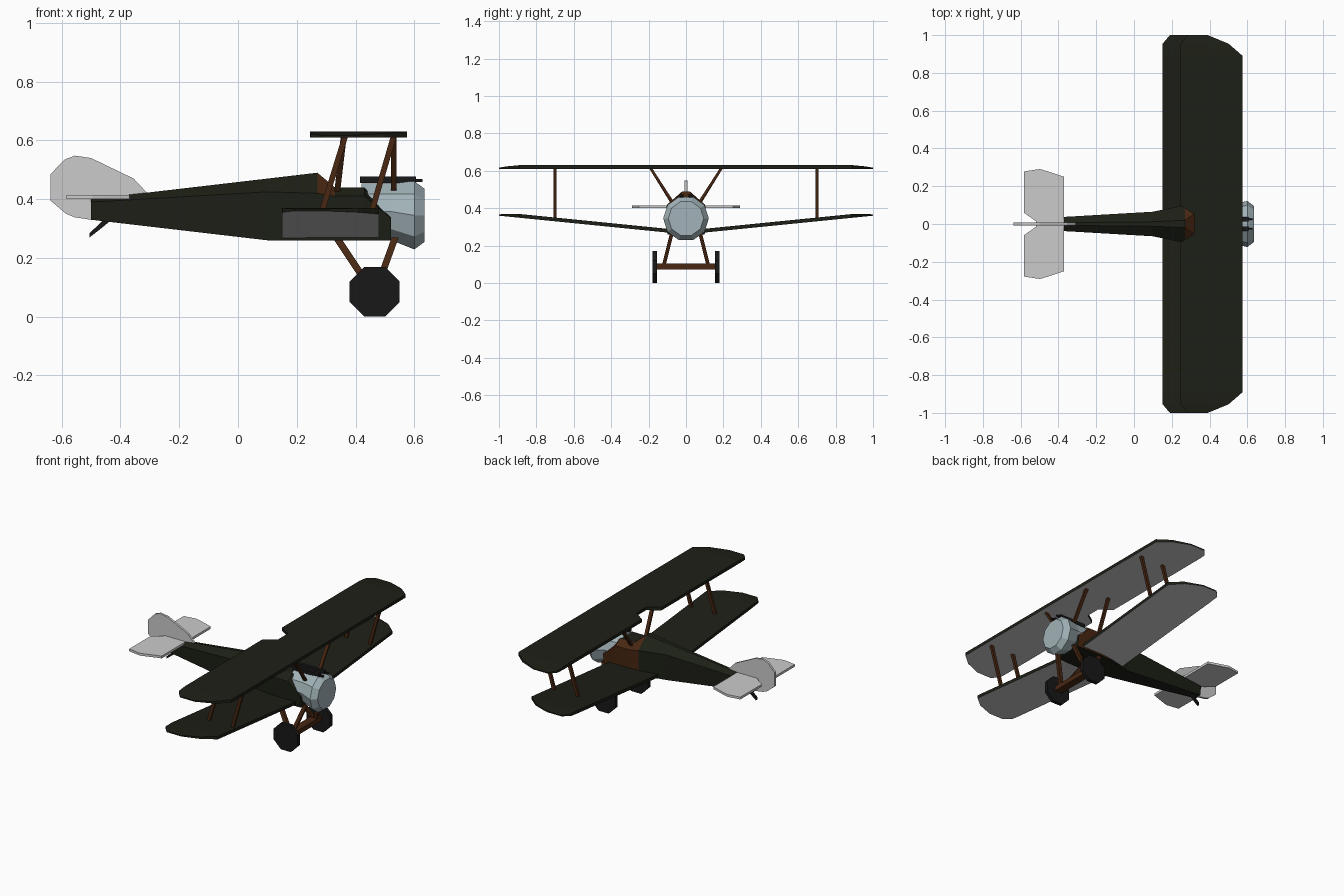
import bpy, bmesh, math

if "Cube" in bpy.data.objects:
    bpy.data.objects.remove(bpy.data.objects["Cube"])


def material(name, rgb):
    m = bpy.data.materials.new(name)
    m.diffuse_color = (*rgb, 1)
    m.use_nodes = True
    m.node_tree.nodes["Principled BSDF"].inputs["Base Color"].default_value = m.diffuse_color
    return m


DARK = material("dark_green", (0.012, 0.014, 0.008))
BROWN = material("brown_wood", (0.065, 0.02, 0.006))
METAL = material("blue_metal", (0.36, 0.45, 0.48))
BLACK = material("black", (0.009, 0.009, 0.010))
GREY = material("grey", (0.8, 0.8, 0.8))


def loft(name, rings, mats=(), pick=None):
    """Skin a row of equal rings, cap both ends; pick(face) gives a material slot."""
    bm = bmesh.new()
    vs = [[bm.verts.new(p) for p in r] for r in rings]
    n = len(rings[0])
    for a, b in zip(vs, vs[1:]):
        for i in range(n):
            j = (i + 1) % n
            bm.faces.new((a[i], a[j], b[j], b[i]))
    bm.faces.new(vs[0])
    bm.faces.new(vs[-1])
    bmesh.ops.recalc_face_normals(bm, faces=bm.faces)
    if pick:
        for f in bm.faces:
            f.material_index = pick(f)
    me = bpy.data.meshes.new(name)
    bm.to_mesh(me)
    bm.free()
    for m in mats:
        me.materials.append(m)
    ob = bpy.data.objects.new(name, me)
    bpy.context.collection.objects.link(ob)
    return ob


def strut(name, a, b, hx=0.01, hy=0.008, mat=BROWN):
    loft(name, [[(p[0] + sx * hx, p[1] + sy * hy, p[2])
                 for sx, sy in ((-1, -1), (1, -1), (1, 1), (-1, 1))] for p in (a, b)], [mat])


def bar_x(name, x0, x1, y, z, h, mat):
    loft(name, [[(x, y + sy * h, z + sz * h)
                 for sy, sz in ((-1, -1), (1, -1), (1, 1), (-1, 1))] for x in (x0, x1)], [mat])


def wing(name, stations, bottom, dx=0, mats=(), pick=None):
    """Stations on one half: y, trailing x, leading x, thickness; mirrored across y."""
    full = [(-y, t, l, h) for y, t, l, h in reversed(stations)] + stations
    rings = []
    for y, t, l, h in full:
        z = bottom(abs(y))
        rings.append([(t + dx, y, z), (l + dx, y, z), (l + dx, y, z + h), (t + dx, y, z + h)])
    loft(name, rings, mats, pick)


# Fuselage: x, half width low, z low, half width side, z side, half width top, z top
sections = [
    (-0.50, 0.025, 0.33, 0.030, 0.39, 0.006, 0.40),
    (0.10, 0.060, 0.26, 0.065, 0.425, 0.012, 0.47),
    (0.27, 0.095, 0.26, 0.100, 0.42, 0.020, 0.49),
    (0.33, 0.100, 0.26, 0.105, 0.41, 0.060, 0.44),
    (0.43, 0.100, 0.26, 0.105, 0.41, 0.060, 0.44),
    (0.52, 0.095, 0.26, 0.105, 0.335, 0.060, 0.345),
]


def fuselage_slot(f):
    c = f.calc_center_median()
    cockpit = 0.27 < c.x < 0.33 and c.z > 0.42
    side_panel = c.x > 0.27 and c.y > 0.05
    return 1 if cockpit or side_panel else 0


loft("fuselage", [[(x, -wb, zb), (x, wb, zb), (x, ws, zs), (x, wt, zt), (x, -wt, zt), (x, -ws, zs)]
                  for x, wb, zb, ws, zs, wt, zt in sections], [DARK, BROWN], fuselage_slot)

# Engine cowling, ten sided
loft("engine_cowling", [[(x, r * math.cos(i * math.pi / 5), z + r * math.sin(i * math.pi / 5))
                         for i in range(10)]
                        for x, z, r in ((0.42, 0.36, 0.098), (0.52, 0.358, 0.102),
                                        (0.60, 0.345, 0.122), (0.635, 0.345, 0.095))], [METAL])

# Main wings, dark above and grey below
tip = [(0.89, 0.245, 0.575, 0.02), (0.955, 0.247, 0.50, 0.014), (1.0, 0.285, 0.39, 0.007)]
underside = lambda f: 1 if f.normal.z < -0.5 else 0
wing("upper_wing", [(0.05, 0.32, 0.575, 0.02), (0.10, 0.245, 0.575, 0.02)] + tip,
     lambda y: 0.61, 0, [DARK, GREY], underside)
wing("lower_wing", [(0.03, 0.245, 0.575, 0.02)] + tip,
     lambda y: 0.26 + 0.1 * y, -0.095, [DARK, GREY], underside)

# Tailplane
wing("tailplane", [(0.015, -0.52, -0.37, 0.015), (0.06, -0.583, -0.37, 0.015),
                   (0.25, -0.583, -0.37, 0.015), (0.278, -0.583, -0.455, 0.015),
                   (0.29, -0.505, -0.495, 0.015)], lambda y: 0.40)

# Fin and rudder
fin = [(-0.638, 0.485), (-0.59, 0.535), (-0.555, 0.548), (-0.50, 0.54), (-0.355, 0.47),
       (-0.31, 0.422), (-0.37, 0.40), (-0.50, 0.40), (-0.50, 0.33), (-0.555, 0.338),
       (-0.585, 0.35), (-0.638, 0.395)]
loft("fin_and_rudder", [[(x, y, z) for x, z in fin] for y in (-0.007, 0.007)])

# Tail skid
skid = [(-0.43, 0.33), (-0.46, 0.305), (-0.505, 0.27), (-0.505, 0.285), (-0.47, 0.317), (-0.45, 0.34)]
loft("tail_skid", [[(x, y, z) for x, z in skid] for y in (-0.008, 0.008)], [BLACK])

# Struts, landing gear and guns on both sides
R = 0.085 / math.cos(math.pi / 8)
for side, s in (("left", 1), ("right", -1)):
    strut(f"{side}_front_wing_strut", (0.53, s * 0.7, 0.615), (0.45, s * 0.7, 0.34))
    strut(f"{side}_rear_wing_strut", (0.365, s * 0.7, 0.615), (0.28, s * 0.7, 0.34))
    strut(f"{side}_front_cabane_strut", (0.53, s * 0.19, 0.615), (0.53, s * 0.07, 0.43))
    strut(f"{side}_rear_cabane_strut", (0.36, s * 0.19, 0.615), (0.337, s * 0.07, 0.42))
    strut(f"{side}_front_gear_strut", (0.535, s * 0.075, 0.27), (0.47, s * 0.12, 0.09), 0.012, 0.01)
    strut(f"{side}_rear_gear_strut", (0.335, s * 0.075, 0.27), (0.455, s * 0.12, 0.09), 0.014, 0.01)
    loft(f"{side}_wheel", [[(0.465 + R * math.cos((i + 0.5) * math.pi / 4), s * y,
                             0.085 + R * math.sin((i + 0.5) * math.pi / 4)) for i in range(8)]
                           for y in (0.155, 0.178)], [BLACK])
    bar_x(f"{side}_gun_body", 0.415, 0.605, s * 0.025, 0.466, 0.011, BLACK)
    bar_x(f"{side}_gun_muzzle", 0.605, 0.628, s * 0.025, 0.464, 0.005, BLACK)

# Axle
loft("axle", [[(0.44, y, 0.072), (0.49, y, 0.072), (0.49, y, 0.103), (0.44, y, 0.103)]
              for y in (-0.157, 0.157)], [BROWN])
